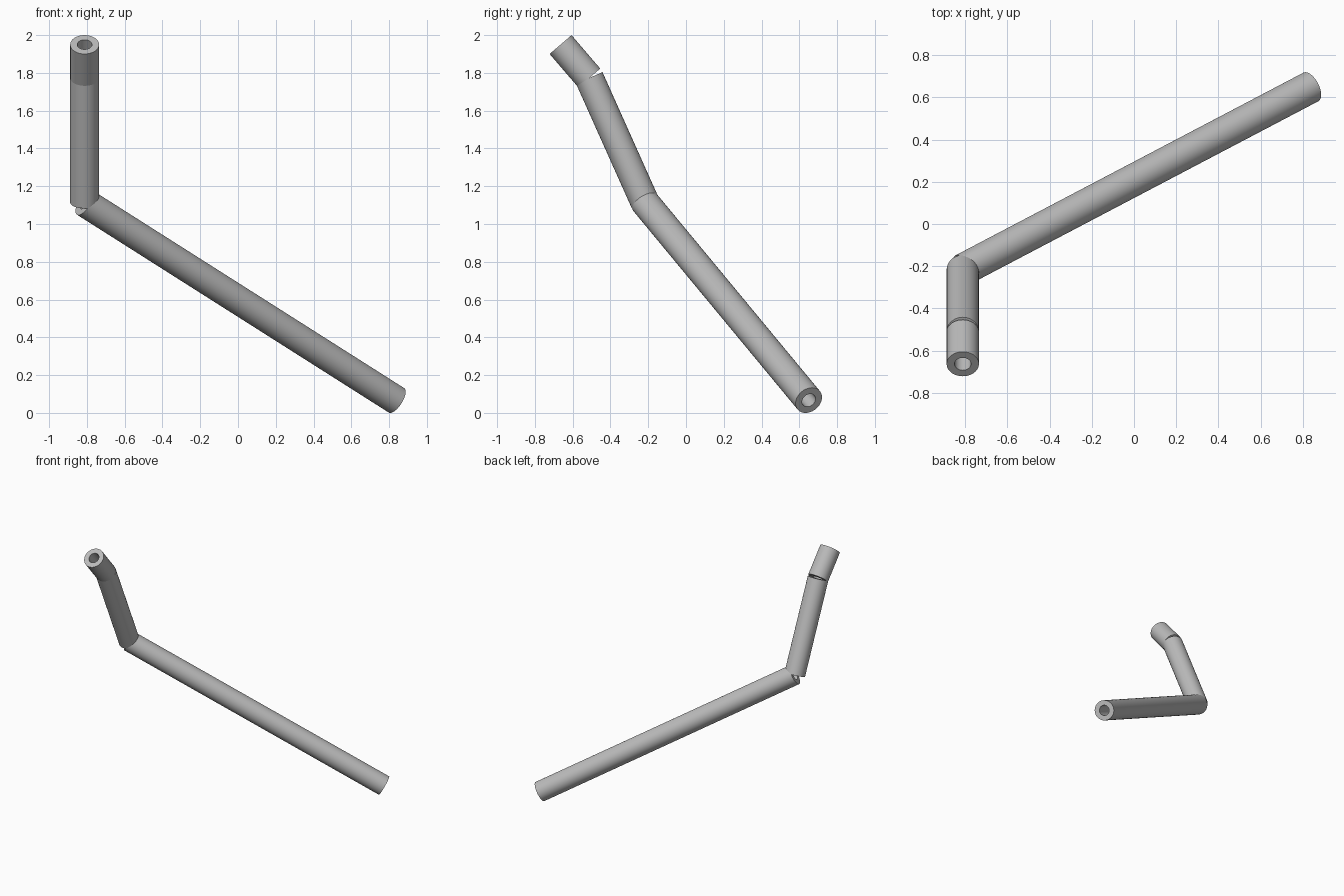
import bpy
import bmesh
import math
from mathutils import Vector

cube = bpy.data.objects.get("Cube")
if cube:
    bpy.data.objects.remove(cube, do_unlink=True)

OUTER, INNER, SIDES = 0.0765, 0.039, 48

grey = bpy.data.materials.new("plain grey")
grey.use_nodes = True
colour = (0.5, 0.5, 0.5, 1.0)
grey.diffuse_color = colour
grey.node_tree.nodes["Principled BSDF"].inputs["Base Color"].default_value = colour


def tube(name, start, end):
    """Hollow straight pipe with square-cut ends between two points."""
    start, end = Vector(start), Vector(end)
    axis = end - start
    turn = axis.to_track_quat('Z', 'Y')
    bm = bmesh.new()
    # Closed wall section: outer and inner edge at each end
    section = [(OUTER, 0), (OUTER, axis.length), (INNER, axis.length), (INNER, 0)]
    rings = []
    for r, z in section:
        ring = []
        for i in range(SIDES):
            a = math.tau * i / SIDES
            p = Vector((r * math.cos(a), r * math.sin(a), z))
            ring.append(bm.verts.new(start + turn @ p))
        rings.append(ring)
    for k in range(4):
        a, b = rings[k], rings[(k + 1) % 4]
        for i in range(SIDES):
            j = (i + 1) % SIDES
            bm.faces.new((a[i], a[j], b[j], b[i]))
    bmesh.ops.recalc_face_normals(bm, faces=bm.faces)
    mesh = bpy.data.meshes.new(name)
    bm.to_mesh(mesh)
    bm.free()
    mesh.materials.append(grey)
    obj = bpy.data.objects.new(name, mesh)
    bpy.context.collection.objects.link(obj)
    bpy.ops.object.select_all(action='DESELECT')
    obj.select_set(True)
    bpy.context.view_layer.objects.active = obj
    bpy.ops.object.shade_smooth_by_angle(angle=math.radians(35))
    return obj


# Joints along the bent pipe, from the upper mouth to the foot
mouth = (-0.812, -0.664, 1.95)
upper_bend = (-0.812, -0.512, 1.773)
lower_bend = (-0.812, -0.217, 1.114)
foot = (0.839, 0.65, 0.0665)

tube("short_tube", mouth, upper_bend)
tube("middle_tube", upper_bend, lower_bend)
tube("long_tube", lower_bend, foot)
